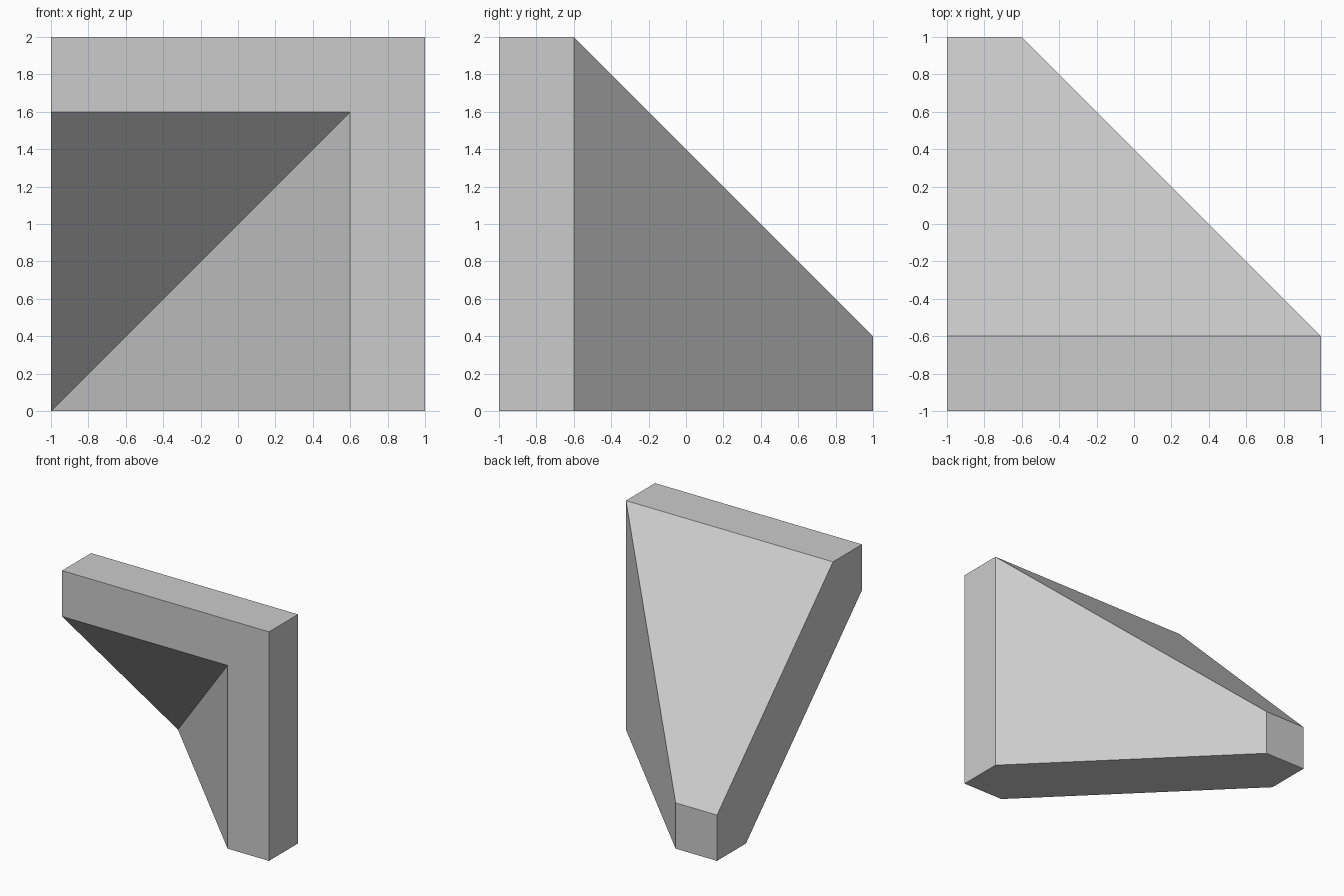
import bpy, bmesh, math

if "Cube" in bpy.data.objects:
    bpy.data.objects.remove(bpy.data.objects["Cube"])

# Arm cross-section (y, z): an open strip closed by the left cap
PROFILE = [(0.6, 0), (-1, 1.6), (-1, 2), (-0.6, 2), (1, 0.4), (1, 0)]

bm = bmesh.new()

# Sweep: left end -> mitre on the plane x = z - 1 -> base
left = [bm.verts.new((-1, y, z)) for y, z in PROFILE]
mitre = [bm.verts.new((z - 1, y, z)) for y, z in PROFILE]
base = [bm.verts.new((z - 1, y, 0)) for y, z in PROFILE]

for a, b in ((left, mitre), (mitre, base)):
    for i in range(len(PROFILE) - 1):
        bm.faces.new((a[i], a[i + 1], b[i + 1], b[i]))

# Left and bottom caps
bm.faces.new(left)
bm.faces.new(base)

# Weld the points where the arms converge, and merge coplanar faces
bmesh.ops.remove_doubles(bm, verts=bm.verts[:], dist=1e-4)
bmesh.ops.dissolve_limit(bm, angle_limit=math.radians(1),
                         verts=bm.verts[:], edges=bm.edges[:])
bmesh.ops.recalc_face_normals(bm, faces=bm.faces[:])

mesh = bpy.data.meshes.new("corner_slope")
bm.to_mesh(mesh)
bm.free()
bpy.context.collection.objects.link(bpy.data.objects.new("corner_slope", mesh))
